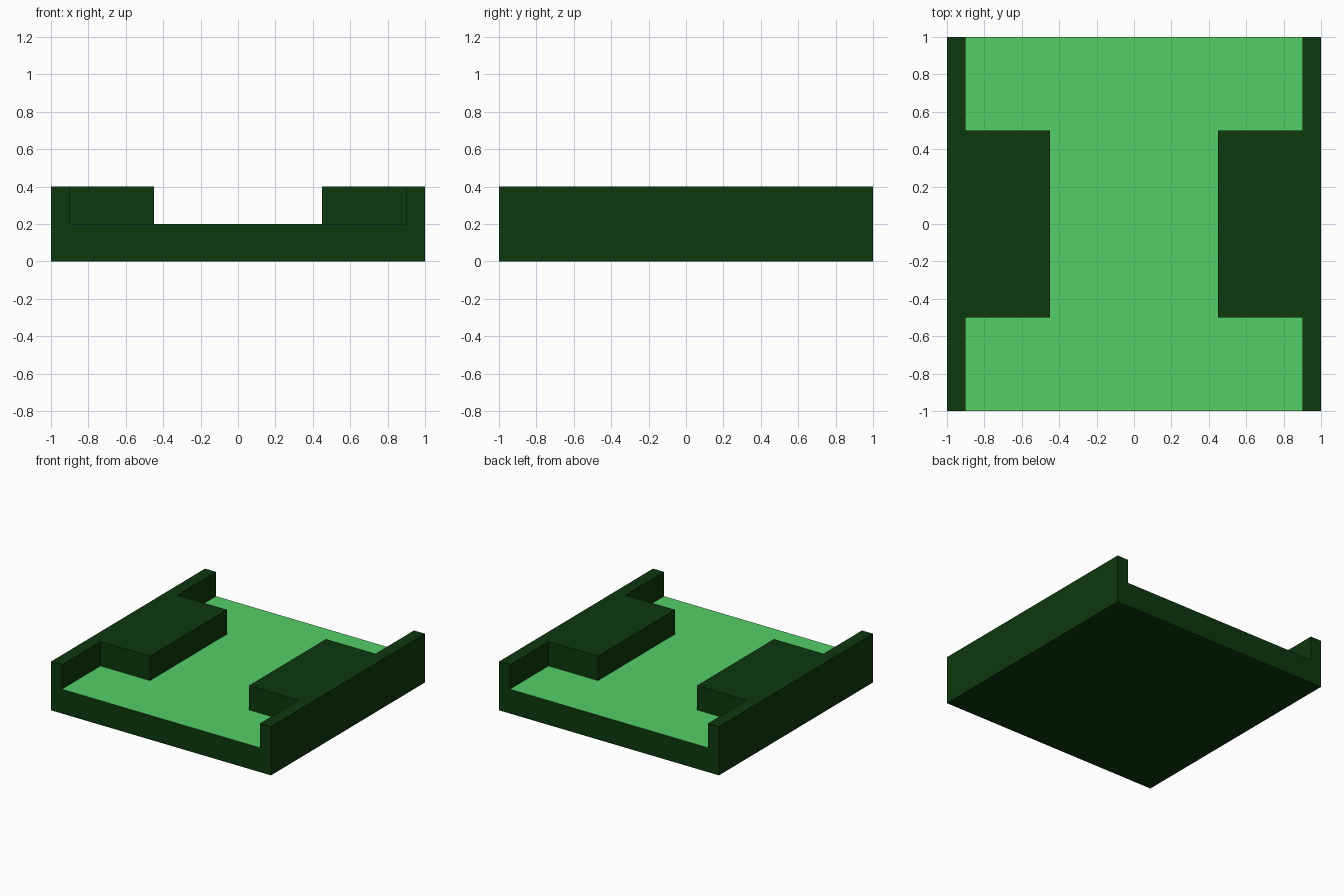
import bpy
import bmesh

HALF = 1.0        # half width and half length of the tile
WALL = 0.9        # inner side of the walls
FLOOR, TOP = 0.2, 0.4

cube = bpy.data.objects.get("Cube")
if cube:
    bpy.data.objects.remove(cube, do_unlink=True)


def make_material(name, colour):
    mat = bpy.data.materials.new(name)
    mat.use_nodes = True
    mat.diffuse_color = colour
    bsdf = next(n for n in mat.node_tree.nodes if n.type == "BSDF_PRINCIPLED")
    bsdf.inputs["Base Color"].default_value = colour
    return mat


dark_green = make_material("dark green", (0.004, 0.04, 0.0045, 1))
light_green = make_material("light green", (0.09, 0.62, 0.14, 1))


def extrude_profile(name, profile, half_length, materials):
    """Extrude an x-z outline along y, centred on y = 0."""
    bm = bmesh.new()
    face = bm.faces.new([bm.verts.new((x, -half_length, z)) for x, z in profile])
    new = bmesh.ops.extrude_face_region(bm, geom=[face])["geom"]
    verts = [v for v in new if isinstance(v, bmesh.types.BMVert)]
    bmesh.ops.translate(bm, vec=(0, 2 * half_length, 0), verts=verts)
    bmesh.ops.recalc_face_normals(bm, faces=bm.faces)
    mesh = bpy.data.meshes.new(name)
    bm.to_mesh(mesh)
    bm.free()
    for mat in materials:
        mesh.materials.append(mat)
    obj = bpy.data.objects.new(name, mesh)
    bpy.context.collection.objects.link(obj)
    return obj


# Channel: floor slab with a low wall along each side
right_half = [(-HALF, 0), (-HALF, TOP), (-WALL, TOP), (-WALL, FLOOR)]
left_half = [(-x, z) for x, z in reversed(right_half)]
channel = extrude_profile("channel_base", right_half + left_half, HALF,
                          [dark_green, light_green])

# Light floor: the upward face at floor height
for poly in channel.data.polygons:
    if poly.normal.z > 0.9 and abs(poly.center.z - FLOOR) < 0.01:
        poly.material_index = 1

# Blocks that narrow the channel in the middle
INNER = 0.45
block = extrude_profile("narrowing_blocks",
                        [(INNER, FLOOR), (WALL, FLOOR), (WALL, TOP), (INNER, TOP)],
                        0.5, [dark_green])
block.modifiers.new("Mirror", "MIRROR").use_axis[0] = True
